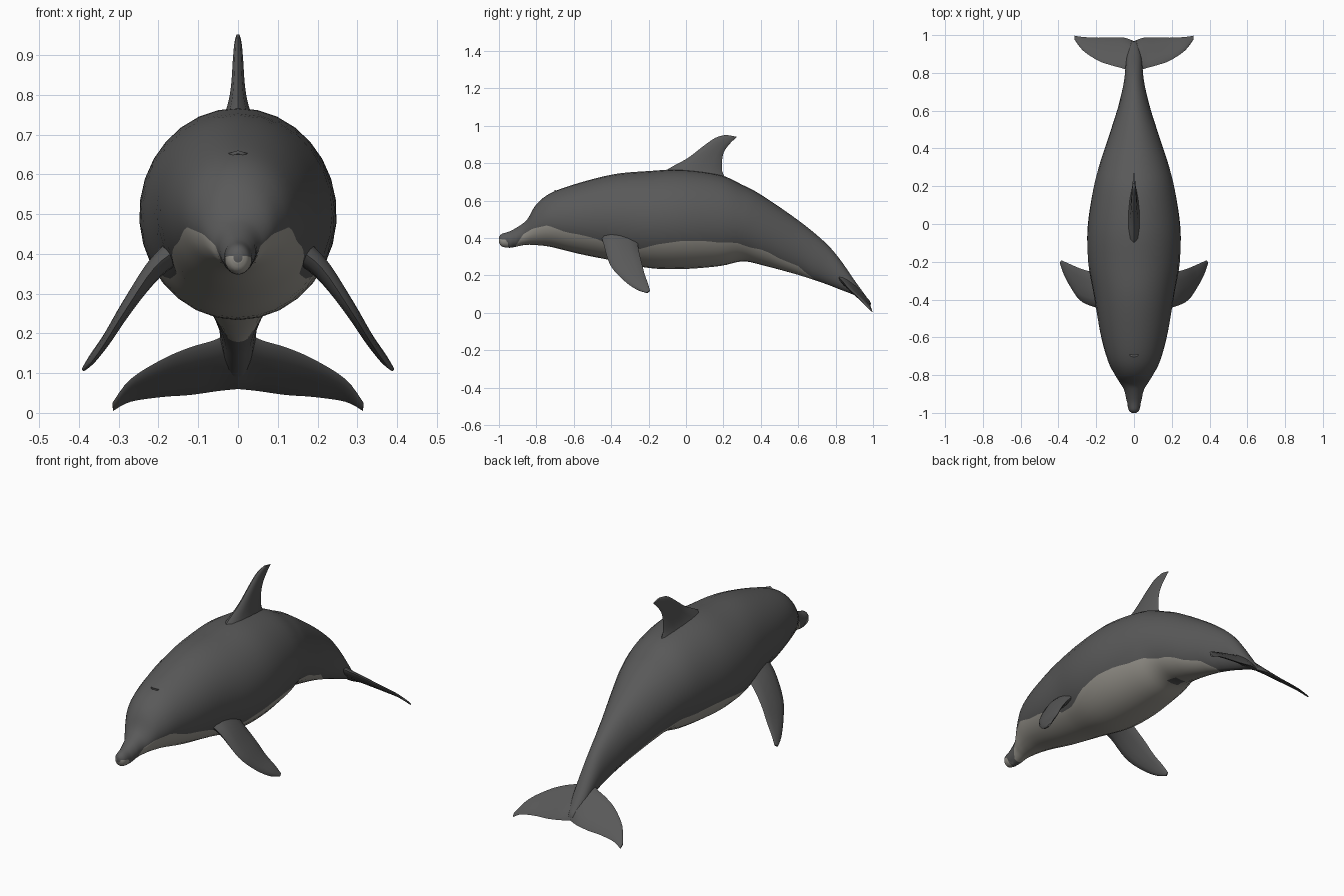
import bpy, bmesh, math
from mathutils import Vector

cube = bpy.data.objects.get("Cube")
if cube:
    bpy.data.objects.remove(cube)


def material(name, rgb):
    m = bpy.data.materials.new(name)
    m.use_nodes = True
    m.diffuse_color = (*rgb, 1)
    m.node_tree.nodes["Principled BSDF"].inputs["Base Color"].default_value = (*rgb, 1)
    return m


GREY = material("slate grey", (0.1, 0.1, 0.1))
PALE = material("pale belly", (0.33, 0.315, 0.28))


def spline(rows, steps):
    """Smooth rows of equal length by Catmull-Rom interpolation."""
    rows = [Vector(r) for r in rows]
    out = []
    for i in range(len(rows) - 1):
        a, b = rows[max(i - 1, 0)], rows[i]
        c, d = rows[i + 1], rows[min(i + 2, len(rows) - 1)]
        for k in range(steps):
            t = k / steps
            out.append(0.5 * (2 * b + (c - a) * t + (2 * a - 5 * b + 4 * c - d) * t * t
                              + (3 * b - a - 3 * c + d) * t ** 3))
    return out + [rows[-1]]


def lerp(table, y):
    for (y0, z0), (y1, z1) in zip(table, table[1:]):
        if y0 <= y <= y1:
            return z0 + (z1 - z0) * (y - y0) / (y1 - y0)
    return -1


def loft(name, rings, is_pale=None):
    """Skin closed rings of points, cap both ends and colour faces by a rule."""
    bm = bmesh.new()
    loops = [[bm.verts.new(p) for p in ring] for ring in rings]
    n = len(loops[0])
    for i, (a, b) in enumerate(zip(loops, loops[1:])):
        for j in range(n):
            f = bm.faces.new((a[j], a[(j + 1) % n], b[(j + 1) % n], b[j]))
            if is_pale and is_pale(j, f.calc_center_median()):
                f.material_index = 1
    bm.faces.new(loops[0])
    bm.faces.new(loops[-1])
    bmesh.ops.recalc_face_normals(bm, faces=bm.faces[:])
    mesh = bpy.data.meshes.new(name)
    bm.to_mesh(mesh)
    bm.free()
    mesh.materials.append(GREY)
    mesh.materials.append(PALE)
    ob = bpy.data.objects.new(name, mesh)
    bpy.context.collection.objects.link(ob)
    bpy.ops.object.select_all(action="DESELECT")
    bpy.context.view_layer.objects.active = ob
    ob.select_set(True)
    bpy.ops.object.shade_smooth_by_angle(angle=math.radians(60))
    return ob


# Body: y, top z, bottom z, half width
stations = [
    (-1.0, .405, .378, .012), (-.985, .422, .355, .028), (-.94, .437, .348, .038),
    (-.88, .472, .36, .052), (-.845, .505, .364, .072), (-.80, .58, .362, .10),
    (-.72, .642, .352, .14), (-.57, .695, .315, .18), (-.38, .742, .277, .212),
    (-.2, .758, .24, .243), (-.02, .766, .234, .246), (.18, .738, .25, .217),
    (.3, .685, .275, .187), (.4, .632, .257, .155), (.6, .495, .203, .09),
    (.74, .38, .157, .056), (.82, .29, .126, .046), (.9, .175, .095, .036),
    (.965, .085, .06, .015)]

# Height of the edge between grey flank and pale belly
belly_line = [(-1.0, .395), (-.96, .39), (-.94, .35), (-.91, .36), (-.87, .42), (-.82, .45),
              (-.74, .468), (-.64, .43), (-.55, .415), (-.46, .39), (-.38, .35),
              (-.27, .335), (-.16, .365), (-.02, .385), (.1, .385), (.18, .375),
              (.27, .375), (.34, .35), (.42, .335), (.5, .29), (.6, .25), (.68, .18)]
UP, LOW = 10, 5


def body_ring(row):
    y, top, bottom, w = row
    mid, r = (top + bottom) / 2, (top - bottom) / 2
    s = (lerp(belly_line, y) - mid) / r
    edge = math.asin(max(-.94, min(.3, s)))
    angles = [-math.pi / 2 + (edge + math.pi / 2) * k / LOW for k in range(LOW)]
    angles += [edge + (math.pi / 2 - edge) * k / UP for k in range(UP + 1)]
    angles += [math.pi - a for a in angles[-2:0:-1]]
    return [(w * math.cos(a), y, mid + r * math.sin(a)) for a in angles]


def body_pale(j, c):
    under = j < LOW or j >= 2 * UP + LOW
    vent = abs(c.x) < .03 and .3 < c.y < .38
    return under and not vent and (c.y < -.95 or -.905 < c.y < .66)


loft("body", [body_ring(r) for r in spline(stations, 4)], body_pale)


# Fins: leading point, trailing point, thickness
def fin(name, sections, mirror=1):
    rows = spline(sections, 4)
    rings = []
    for i, row in enumerate(rows):
        lead, trail, thick = Vector(row[0:3]), Vector(row[3:6]), row[6]
        before, after = rows[max(i - 1, 0)], rows[min(i + 1, len(rows) - 1)]
        span = Vector(after[0:3]) + Vector(after[3:6]) - Vector(before[0:3]) - Vector(before[3:6])
        normal = (trail - lead).cross(span).normalized()
        ring = []
        for k in range(12):
            a = math.tau * k / 12
            t = (1 - math.cos(a)) / 2
            p = lead.lerp(trail, t) + normal * (thick / 2 * math.sin(a) * (1.2 - .5 * t))
            ring.append((p.x * mirror, p.y, p.z))
        rings.append(ring)
    return loft(name, rings)


flipper = [(.14, -.455, .42, .16, -.26, .41, .07),
           (.21, -.44, .365, .215, -.255, .35, .05),
           (.285, -.405, .255, .272, -.24, .28, .034),
           (.335, -.335, .175, .317, -.222, .21, .026),
           (.37, -.265, .125, .36, -.203, .155, .02),
           (.39, -.21, .106, .384, -.192, .118, .01)]
fluke = [(0, .79, .225, 0, .968, .06, .05),
         (.05, .82, .187, .05, .986, .055, .036),
         (.12, .84, .165, .12, .988, .045, .026),
         (.19, .865, .135, .19, .986, .04, .02),
         (.27, .918, .085, .27, .99, .028, .014),
         (.316, .978, .024, .314, .997, .005, .008)]
for side, sign in (("left", 1), ("right", -1)):
    fin(side + "_flipper", flipper, sign)
    fin(side + "_tail_fluke", fluke, sign)

fin("dorsal_fin", [(0, -.17, .72, 0, .26, .66, .11),
                   (0, -.08, .778, 0, .2, .74, .06),
                   (0, .01, .828, 0, .192, .80, .038),
                   (0, .1, .897, 0, .203, .86, .028),
                   (0, .16, .937, 0, .235, .905, .02),
                   (0, .215, .952, 0, .273, .941, .01)])

# Blowhole: a thin crescent fold on the crown
fold = [(.024 * math.cos(a), -.69 - .014 * math.sin(a)) for a in
        [math.pi * k / 6 for k in range(7)]]
loft("blowhole", [[(x, y, z - .3 * abs(x)) for x, y in fold] for z in (.652, .66)])
